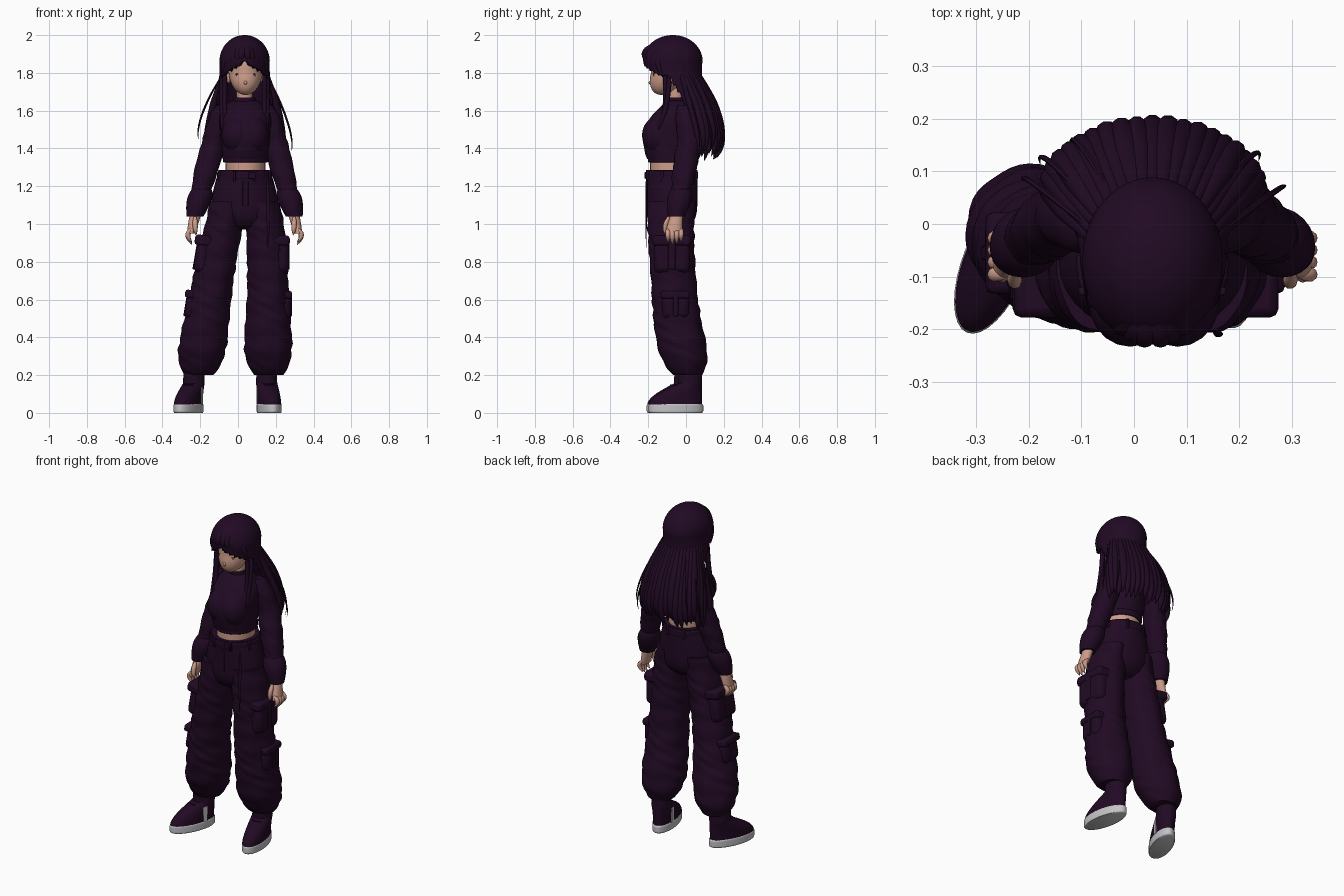
import bpy, bmesh, math, random
from math import sin, cos, pi
from mathutils import Vector

random.seed(4)
if "Cube" in bpy.data.objects:
    bpy.data.objects.remove(bpy.data.objects["Cube"], do_unlink=True)

MIDDLE = .035  # the figure stands a little to its left
SIDES = {"left": 1, "right": -1}


def material(name, *colour):
    mat = bpy.data.materials.new(name)
    mat.use_nodes = True
    mat.diffuse_color = (*colour, 1)
    shader = mat.node_tree.nodes["Principled BSDF"]
    shader.inputs["Base Color"].default_value = (*colour, 1)
    shader.inputs["Roughness"].default_value = .8
    return mat


PLUM = material("dark_plum", .015, .003, .017)
SKIN = material("skin", .6, .33, .25)
GREY = material("pale_grey", .55, .55, .57)
BROWN = material("soft_red_brown", .3, .12, .1)


def finish(name, bm, mat):
    bmesh.ops.recalc_face_normals(bm, faces=bm.faces)
    mesh = bpy.data.meshes.new(name)
    bm.to_mesh(mesh)
    bm.free()
    mesh.materials.append(mat)
    mesh.shade_smooth()
    mesh.set_sharp_from_angle(angle=math.radians(50))
    obj = bpy.data.objects.new(name, mesh)
    bpy.context.collection.objects.link(obj)
    return obj


def loft(name, shape, mat, sides=24, steps=24, fold=0, keep=None):
    """Skin over level ellipses; shape(t) gives x, y, z, x radius, y radius."""
    bm = bmesh.new()
    rings = []
    for step in range(steps + 1):
        x, y, z, rx, ry = shape(step / steps)
        ring = []
        for corner in range(sides):
            a = math.tau * corner / sides
            crease = 1 + fold * sin(z * 55 + 2 * sin(a * 2 + z * 17)) * sin(a * 3 + z * 23)
            ring.append(bm.verts.new((x + rx * crease * cos(a), y + ry * crease * sin(a), z)))
        rings.append(ring)
    for low, high in zip(rings, rings[1:]):
        for corner in range(sides):
            bm.faces.new((low[corner - 1], low[corner], high[corner], high[corner - 1]))
    bm.faces.new(rings[0])
    bm.faces.new(rings[-1])
    if keep:
        gone = [face for face in bm.faces if not keep(face.calc_center_median())]
        bmesh.ops.delete(bm, geom=gone, context="FACES")
    return finish(name, bm, mat)


def bend(start, middle, end, radius, flat=1):
    """Strand along a curve of three points, swelling and then tapering."""
    start, middle, end = Vector(start), Vector(middle), Vector(end)

    def shape(t):
        point = start.lerp(middle, t).lerp(middle.lerp(end, t), t)
        r = radius * (1.02 - t ** 4) * min(1, .5 + 2 * t)
        return (*point, r, r * flat)
    return shape


def band(x, y, z, height, rx, ry):
    """Short ring of cloth with rounded rims."""
    def shape(t):
        rim = 1 - .05 * abs(2 * t - 1) ** 6
        return x, y, z + height * t, rx * rim, ry * rim
    return shape


def mirrored(shape, side, lean=0):
    """Shape on the wanted side, the right one leaning out towards the floor."""
    def other(t):
        x, *rest = shape(t)
        return (2 * MIDDLE - x - lean * (1 - min(rest[1], 1)), *rest)
    return shape if side > 0 else other


def ball(name, place, size, mat):
    bm = bmesh.new()
    bmesh.ops.create_uvsphere(bm, u_segments=20, v_segments=12, radius=1)
    bmesh.ops.scale(bm, vec=size, verts=bm.verts)
    bmesh.ops.translate(bm, vec=place, verts=bm.verts)
    finish(name, bm, mat)


def box(name, place, size, tilt=0, mat=PLUM):
    bm = bmesh.new()
    bmesh.ops.create_cube(bm, size=1)
    bmesh.ops.scale(bm, vec=size, verts=bm.verts)
    obj = finish(name, bm, mat)
    obj.location = place
    obj.rotation_euler.y = tilt
    bevel = obj.modifiers.new("soft_edges", "BEVEL")
    bevel.width = min(size) * .3
    bevel.segments = 2
    return obj


# Head with the chin pushed forward, and neck
def head(t):
    z, r = 1.82 - .137 * cos(pi * t), sin(pi * t) + .01
    return .04, -.08 - .4 * max(1.8 - z, 0), z, .09 * r, .105 * r


loft("head", head, SKIN, sides=32)
loft("neck", band(MIDDLE, -.055, 1.58, .15, .043, .043), SKIN)
ball("nose", (.04, -.182, 1.748), (.01, .016, .012), SKIN)
ball("mouth", (.04, -.165, 1.718), (.016, .006, .004), BROWN)
for side in SIDES.values():
    x = .04 + side * .038
    ball("eye", (x, -.169, 1.787), (.015, .006, .006), BROWN)
    ball("upper_lashes", (x, -.171, 1.794), (.018, .005, .002), PLUM)
    ball("ear", (.04 + side * .09, -.07, 1.775), (.012, .02, .03), SKIN)


# Hair cap: a dome, then a skirt down the back, open around the face
def hair(t):
    if t < .5:
        r = sin(pi * t) + .01
        return MIDDLE, -.07, 1.86 + .14 * cos(pi * t), .132 * r, .157 * r
    drop = (t - .5) * .8
    return (MIDDLE, -.07 + drop ** 2, 1.86 - drop,
            .132 + .4 * drop ** 2, .157 - .12 * drop)


def hair_covers(point):
    fringe = 1.86 - .6 * abs(point.x - MIDDLE)
    return point.z > fringe or point.y > -.1 + .6 * max(1.8 - point.z, 0)


cap = loft("hair_cap", hair, PLUM, sides=64, steps=64, keep=hair_covers)
cap.modifiers.new("thickness", "SOLIDIFY").thickness = .012

# Fringe parted in the middle, and long thin locks beside the face
for side in SIDES.values():
    for i in range(5):
        out = side * (.016 + i * .021)
        back = 7 * out ** 2
        loft("fringe_lock", bend((MIDDLE + out * .4, -.16 + back, 1.96),
                                 (MIDDLE + out, -.255 + back, 1.91),
                                 (MIDDLE + out * 1.2, -.19 + back, 1.85 - abs(out) * .8),
                                 .022), PLUM, sides=12, steps=16)
    for i in range(2):
        x = MIDDLE + side * (.105 + i * .015)
        loft("face_lock", bend((x, -.12 + i * .03, 1.85), (x, -.08, 1.6), (x, -.165, 1.47),
                               .013), PLUM, sides=8, steps=12)


# Back hair: a fan of locks that flares and curls in at the tips
def back_lock(angle, tip, spread, radius):
    across, behind = sin(angle), cos(angle)
    return bend((MIDDLE + .115 * across, .1 * behind - .035, 1.8),
                (MIDDLE + (spread + .02) * across, .08 + .165 * behind, tip + .11),
                (MIDDLE + spread * across, .06 + .1 * behind, tip), radius)


locks = 21
for i in range(locks):
    angle = 1.5 * (2 * i / (locks - 1) - 1)
    tip = 1.33 + random.uniform(0, .06)
    loft("back_lock", back_lock(angle, tip, .2, random.uniform(.022, .026)), PLUM, sides=10)
for i in range(9):
    angle = random.uniform(-1.5, 1.5)
    tip = random.uniform(1.36, 1.5)
    loft("loose_strand", back_lock(angle, tip, .25, .006), PLUM, sides=6)


# Cropped sweater and bare waist
def sweater(t):
    return (.038, -.08 + .04 * t ** 2, 1.345 + .31 * t,
            .12 + .03 * t - .09 * t ** 8, .125 + .035 * sin(pi * t) - .07 * t ** 3)


loft("sweater", sweater, PLUM, sides=32, fold=.015)
loft("sweater_hem", band(.04, -.075, 1.325, .035, .12, .127), PLUM, sides=32)
loft("collar", band(MIDDLE, -.048, 1.635, .035, .06, .055), PLUM)
loft("waist", band(.04, -.075, 1.24, .1, .106, .116), SKIN)
for side in SIDES.values():
    ball("chest", (.038 + side * .045, -.145, 1.47), (.08, .088, .1), PLUM)


# Sleeves, cuffs and hands all hang on one arm line
def arm_line(z):
    down = (1.63 - z) / .46
    return .15 + .115 * down, .02 - .08 * abs(down - .4), z


def sleeve(t):
    r = .06 - .03 * (1 - t) ** 12 + .008 * sin(pi * t ** 2) - .008 * t ** 2
    return (*arm_line(1.63 - .45 * t), r, r)


def cuff(t):
    r = .045 + .02 * sin(pi * t ** .7)
    return (*arm_line(1.19 - .15 * t), r, r)


def palm(t):
    return (*arm_line(1.07 - .12 * t), .03 - .01 * t ** 2, .03 + .015 * t)


for label, side in SIDES.items():
    loft(label + "_sleeve", mirrored(sleeve, side), PLUM, steps=48, fold=.05)
    loft(label + "_cuff", mirrored(cuff, side), PLUM)
    loft(label + "_palm", mirrored(palm, side), SKIN)
    x, y, z = arm_line(.98)
    thumb = bend((x - .015, y - .03, z + .06), (x - .015, y - .06, z),
                 (x - .02, y - .045, z - .04), .014)
    loft(label + "_thumb", mirrored(thumb, side), SKIN, sides=10, steps=10)
    for i in range(4):
        row = y + .023 * (i - 1.5)
        finger = bend((x, row, z), (x + .045, row, z - .04),
                      (x, row, z - .095 + .012 * abs(i - 1.3)), .014)
        loft(label + "_finger", mirrored(finger, side), SKIN, sides=10, steps=10)


# Cargo trousers: hips, belt and fly
def hips(t):
    close = (1 - t) ** 8
    return (MIDDLE, -.075, .97 + .315 * t,
            .19 - .055 * t ** 2 - .12 * close, .136 - .07 * close)


loft("trouser_hips", hips, PLUM, sides=32)
loft("belt", band(MIDDLE, -.075, 1.235, .045, .145, .139), PLUM, sides=32)
box("buckle", (.075, -.213, 1.257), (.04, .012, .035))
box("fly_flap", (.04, -.21, 1.16), (.03, .008, .13))
for i in range(8):
    angle = pi * (i + .5) / 4
    box("belt_loop", (MIDDLE + .143 * cos(angle), -.075 + .138 * sin(angle), 1.257),
        (.016, .016, .06))
loft("hanging_strap", bend((.155, -.2, 1.24), (.165, -.215, 1.05), (.156, -.21, .87),
                           .009, flat=.5), PLUM, sides=8)


# Baggy legs that balloon above the ankle, with two pockets on each
def trouser_leg(t):
    top = (1 - t) ** 8
    r = .106 + .022 * sin(pi * t ** 4) - .02 * top - .03 * t ** 16
    return (.16 - .03 * (1 - t) ** 4, -.08 + .09 * t ** 2.5, 1.12 - .92 * t,
            r, r + .02 * (1 - t) + .02 * top)


for label, side in SIDES.items():
    leg = mirrored(trouser_leg, side, lean=.15)
    tilt = 0 if side > 0 else .17
    loft(label + "_trouser_leg", leg, PLUM, sides=40, steps=72, fold=.04)
    for part, t, scale in (("thigh", .31, 1), ("knee", .6, .75)):
        x, y, z, rx, ry = leg(t)
        x += side * rx * .65
        long = .19 * scale
        box(f"{label}_{part}_pocket", (x, y, z), (.095, long, long), tilt)
        box(f"{label}_{part}_flap", (x, y, z + long * .4), (.105, long * 1.08, long * .3), tilt)
        box(f"{label}_{part}_pleat", (x + side * .046, y, z), (.012, long * .2, long * .8), tilt)


# High-top shoes turned outwards, with a pale panel on the inner side
def upper(t):
    long = .064 + .078 * cos(pi / 2 * min(1, 1.5 * t))
    return 0, .14 - long, .04 + .175 * t, .06 - .006 * t, long


for label, x, y, turn in (("left", .165, -.053, 10), ("right", -.262, -.07, -22)):
    parts = [loft(label + "_shoe", upper, PLUM, sides=48),
             loft(label + "_sole", band(0, 0, 0, .048, .062, .147), GREY, sides=32)]
    for i in range(4):
        lace = band(0, -.06 + i * .02, .09 + i * .016, .012, .028, .012)
        parts.append(loft(label + "_lace", lace, PLUM, sides=12, steps=6))
    angle = math.radians(turn)
    for part in parts:
        part.location = (x, y, 0)
        part.rotation_euler.z = angle
    inward = -.054 * SIDES[label]
    panel = box(label + "_shoe_panel", (x + inward * cos(angle) - .05 * sin(angle),
                                        y + inward * sin(angle) + .05 * cos(angle), .09),
                (.009, .028, .09), mat=GREY)
    panel.rotation_euler.z = angle
